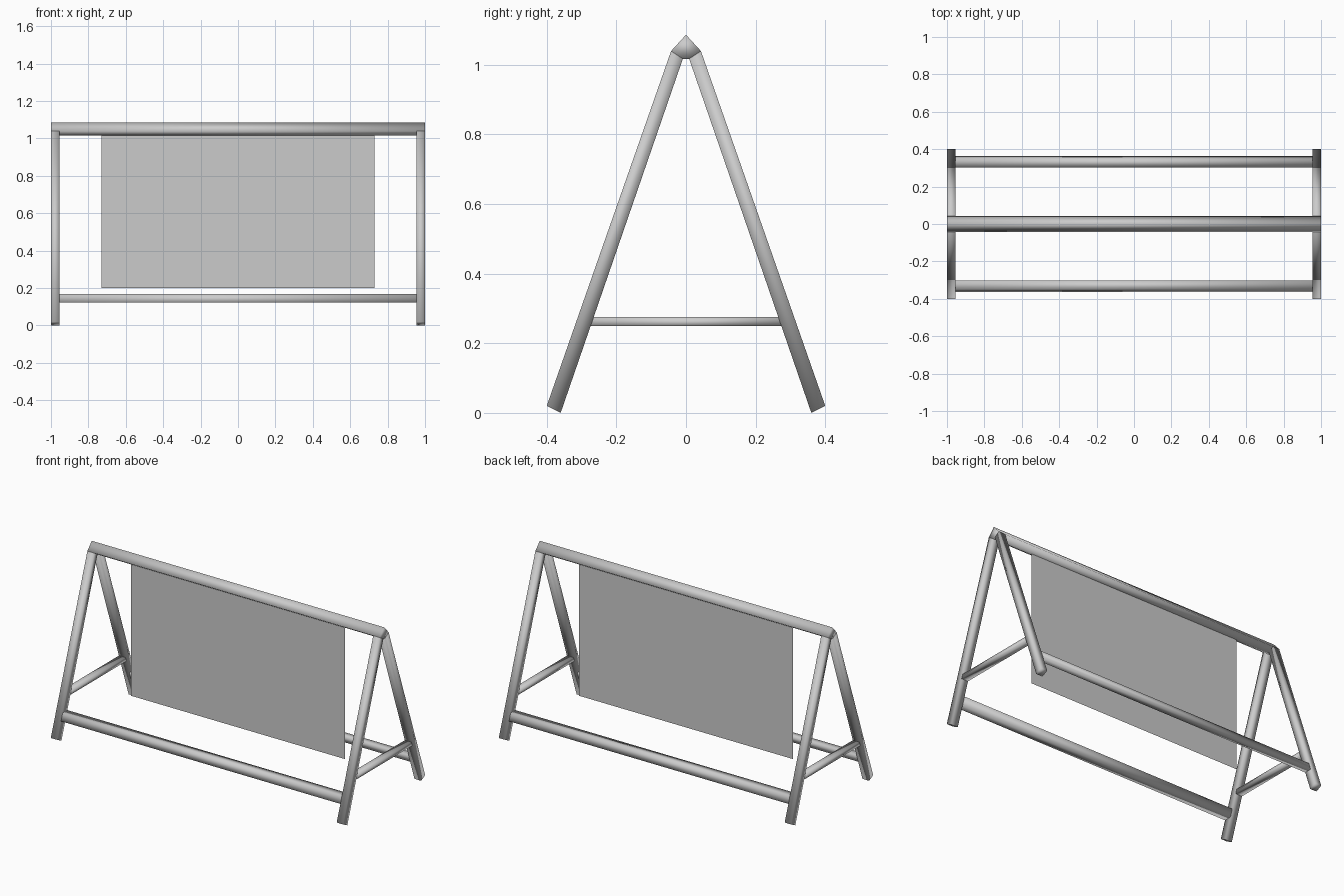
import bpy
import bmesh

if "Cube" in bpy.data.objects:
    bpy.data.objects.remove(bpy.data.objects["Cube"])

W = 0.045                       # bar thickness along x
OUT_B, OUT_T = (-0.40, 0.02), (-0.043, 1.039)   # outer edge of front leg (y, z)
IN_B, IN_T = (-0.36, 0.0), (-0.009, 1.017)      # inner edge of front leg


def prism(name, profile, x0, x1):
    """Extrude a y-z profile from x0 to x1."""
    bm = bmesh.new()
    face = bm.faces.new([bm.verts.new((x0, y, z)) for y, z in profile])
    ext = bmesh.ops.extrude_face_region(bm, geom=[face])
    moved = [v for v in ext["geom"] if isinstance(v, bmesh.types.BMVert)]
    bmesh.ops.translate(bm, verts=moved, vec=(x1 - x0, 0, 0))
    bmesh.ops.recalc_face_normals(bm, faces=bm.faces)
    for f in bm.faces:
        f.smooth = True
    me = bpy.data.meshes.new(name)
    bm.to_mesh(me)
    bm.free()
    ob = bpy.data.objects.new(name, me)
    bpy.context.collection.objects.link(ob)
    return ob


def flip(profile, s):
    return [(y * s, z) for y, z in profile]


def edge_y(a, b, z):
    """y of the leg edge a-b at height z."""
    return a[0] + (b[0] - a[0]) * (z - a[1]) / (b[1] - a[1])


# Ridge bar with pointed top
prism("top_bar", [OUT_T, (0, 1.086), (-OUT_T[0], OUT_T[1]),
                  (-IN_T[0], IN_T[1]), IN_T], -1, 1)

leg = [OUT_B, OUT_T, IN_T, IN_B]
z0, z1 = 0.122, 0.167
rail = [(edge_y(OUT_B, OUT_T, z0), z0), (edge_y(OUT_B, OUT_T, z1), z1),
        (edge_y(IN_B, IN_T, z1), z1), (edge_y(IN_B, IN_T, z0), z0)]
b0, b1 = 0.25, 0.275
y0, y1 = edge_y(IN_B, IN_T, b0), edge_y(IN_B, IN_T, b1)
brace = [(y0, b0), (y1, b1), (-y1, b1), (-y0, b0)]

# Legs and lower rails, front and back
for label, s in (("front", 1), ("back", -1)):
    prism(label + "_left_leg", flip(leg, s), -1, -1 + W)
    prism(label + "_right_leg", flip(leg, s), 1 - W, 1)
    prism(label + "_rail", flip(rail, s), -1 + W, 1 - W)

# Side cross braces
prism("left_brace", brace, -1, -1 + W)
prism("right_brace", brace, 1 - W, 1)

# Thin hanging sign panel
me = bpy.data.meshes.new("sign_panel")
me.from_pydata([(-0.73, 0, 0.2), (0.73, 0, 0.2), (0.73, 0, 1.017), (-0.73, 0, 1.017)],
               [], [(0, 1, 2, 3)])
bpy.context.collection.objects.link(bpy.data.objects.new("sign_panel", me))
